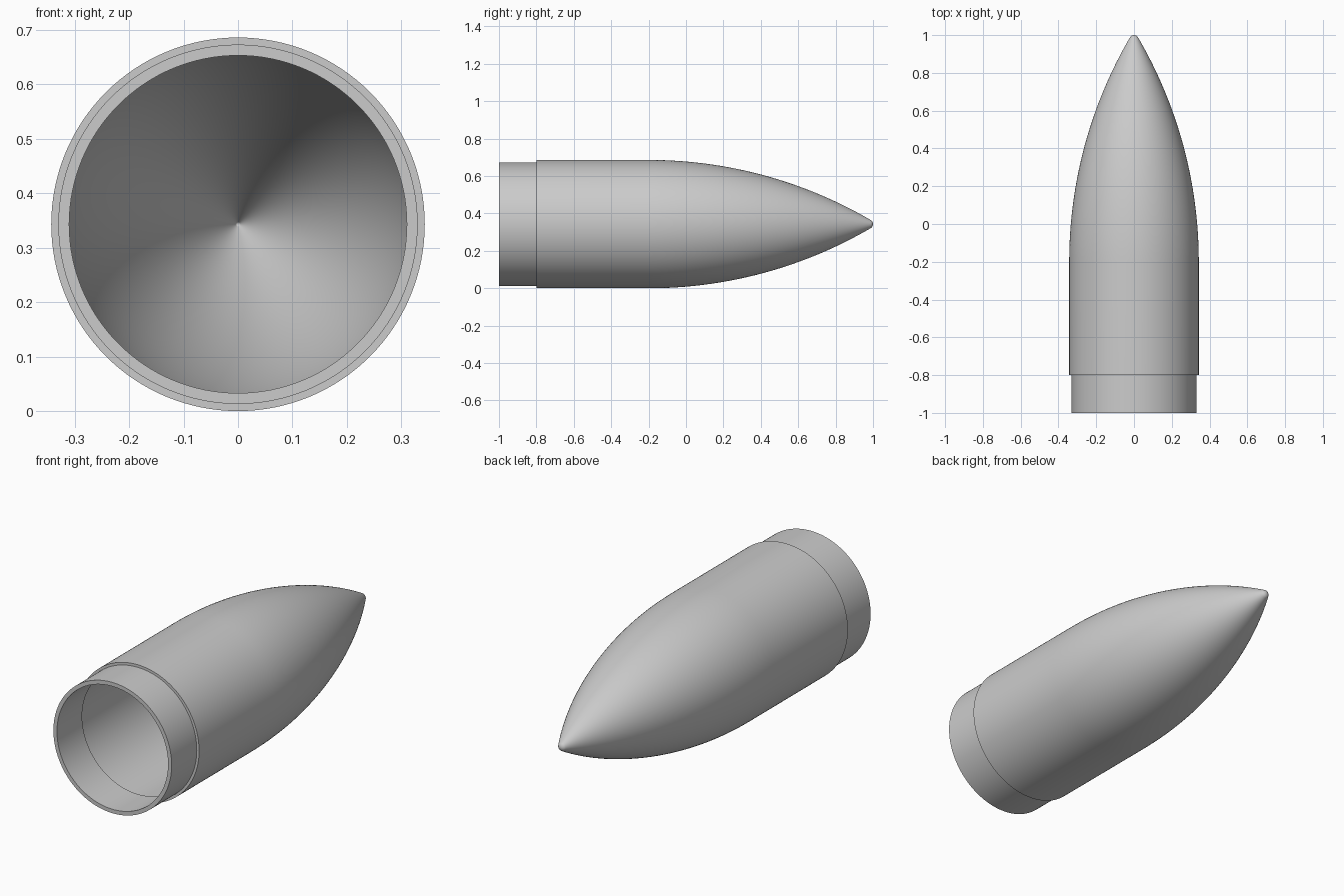
import bpy, bmesh, math
from mathutils import Vector

if "Cube" in bpy.data.objects:
    bpy.data.objects.remove(bpy.data.objects["Cube"])

R = 0.343            # body radius
WALL = 0.02          # shell thickness
TIP_R = 0.025        # rounded tip radius
Y_BASE, Y_STEP, Y_OGIVE, Y_TIP = -1.0, -0.8, -0.2, 1.0
SHOULDER_R = 0.33
SEGMENTS = 128

# Tangent ogive whose arc blends into the round tip
cap_y = Y_TIP - Y_OGIVE - TIP_R
rho = (R**2 - TIP_R**2 + cap_y**2) / (2 * (R - TIP_R))
blend = math.atan2(cap_y, rho - R)


def nose_curve(offset):
    """(radius, y) points from the axis back to the ogive start, inset by offset."""
    pts = []
    for i in range(8):                      # round tip
        a = math.pi / 2 + (blend - math.pi / 2) * i / 8
        r = TIP_R - offset
        pts.append((max(0.0, r * math.cos(a)) if i else 0.0,
                    Y_OGIVE + cap_y + r * math.sin(a)))
    for i in range(33):                     # ogive flank
        a = blend * (1 - i / 32)
        pts.append((R - rho + (rho - offset) * math.cos(a),
                    Y_OGIVE + (rho - offset) * math.sin(a)))
    return pts


# Full wall section: outer skin, shoulder tube, then inner skin
profile = nose_curve(0.0)
profile += [(R, Y_STEP), (SHOULDER_R, Y_STEP), (SHOULDER_R, Y_BASE),
            (SHOULDER_R - WALL, Y_BASE), (SHOULDER_R - WALL, Y_STEP),
            (R - WALL, Y_STEP)]
profile += reversed(nose_curve(WALL))

# Lathe the section around the long axis
bm = bmesh.new()
verts = [bm.verts.new((r, y, 0)) for r, y in profile]
edges = [bm.edges.new(pair) for pair in zip(verts, verts[1:])]
bmesh.ops.spin(bm, geom=verts + edges, cent=(0, 0, 0), axis=(0, 1, 0),
               angle=math.tau, steps=SEGMENTS, use_merge=True)
bmesh.ops.remove_doubles(bm, verts=bm.verts, dist=5e-6)
bmesh.ops.recalc_face_normals(bm, faces=bm.faces)
bmesh.ops.translate(bm, verts=bm.verts, vec=Vector((0, 0, R)))
mesh = bpy.data.meshes.new("nose_cone")
bm.to_mesh(mesh)
bm.free()

grey = bpy.data.materials.new("light_grey")
grey.diffuse_color = (0.6, 0.6, 0.6, 1)
grey.use_nodes = True
grey.node_tree.nodes["Principled BSDF"].inputs["Base Color"].default_value = grey.diffuse_color
mesh.materials.append(grey)

nose_cone = bpy.data.objects.new("nose_cone", mesh)
bpy.context.collection.objects.link(nose_cone)
bpy.context.view_layer.objects.active = nose_cone
nose_cone.select_set(True)
bpy.ops.object.shade_smooth_by_angle(angle=math.radians(35))
